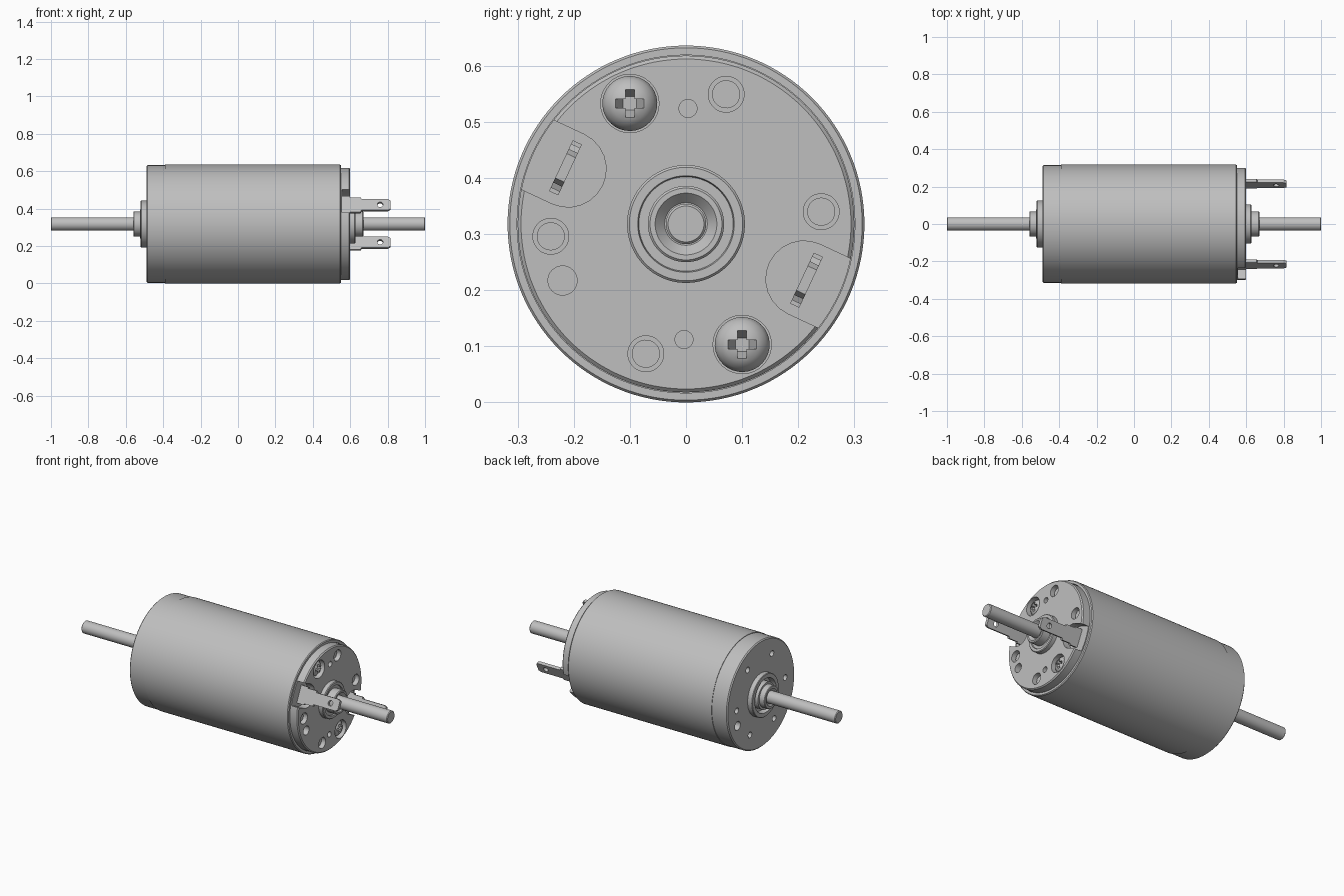
import bpy, bmesh
from math import radians
from mathutils import Matrix

cube = bpy.data.objects.get("Cube")
if cube:
    bpy.data.objects.remove(cube, do_unlink=True)

AXIS_Z = 0.318          # height of the shaft line

steel = bpy.data.materials.new("satin_grey_metal")
steel.use_nodes = True
GREY = (0.52, 0.52, 0.52, 1)
steel.diffuse_color = GREY
steel.node_tree.nodes["Principled BSDF"].inputs["Base Color"].default_value = GREY


def place(radius, angle):
    """Move from the shaft line outwards, at an angle measured from +y."""
    return Matrix.Rotation(radians(angle), 4, 'X') @ Matrix.Translation((0, radius, 0))


def finish(name, bm, matrix=Matrix()):
    bmesh.ops.recalc_face_normals(bm, faces=bm.faces)
    bm.transform(Matrix.Translation((0, 0, AXIS_Z)) @ matrix)
    mesh = bpy.data.meshes.new(name)
    bm.to_mesh(mesh)
    bm.free()
    mesh.materials.append(steel)
    mesh.shade_smooth()
    mesh.set_sharp_from_angle(angle=radians(30))
    obj = bpy.data.objects.new(name, mesh)
    bpy.context.collection.objects.link(obj)
    return obj


def lathe(name, profile, matrix=Matrix(), steps=32):
    """Spin a list of (x, radius) points around the x axis."""
    bm = bmesh.new()
    verts = [bm.verts.new((x, r, 0)) for x, r in profile]
    edges = [bm.edges.new(pair) for pair in zip(verts, verts[1:])]
    bmesh.ops.spin(bm, geom=verts + edges, axis=(1, 0, 0), cent=(0, 0, 0),
                   angle=radians(360), steps=steps, use_merge=True)
    bmesh.ops.remove_doubles(bm, verts=bm.verts, dist=1e-5)
    return finish(name, bm, matrix)


def rod(name, x0, x1, r, matrix=Matrix(), steps=32):
    return lathe(name, [(x0, 0), (x0, r), (x1, r), (x1, 0)], matrix, steps)


def prism(name, outline, axis, low, high, matrix=Matrix()):
    """Extrude a 2D outline along one axis (0 = x, 1 = y)."""
    bm = bmesh.new()
    point = (lambda a, b: (low, a, b)) if axis == 0 else (lambda a, b: (a, low, b))
    face = bm.faces.new([bm.verts.new(point(a, b)) for a, b in outline])
    new = bmesh.ops.extrude_face_region(bm, geom=[face])["geom"]
    shift = [0, 0, 0]
    shift[axis] = high - low
    bmesh.ops.translate(bm, vec=shift, verts=[g for g in new if isinstance(g, bmesh.types.BMVert)])
    return finish(name, bm, matrix)


def cut(obj, cutters):
    """Subtract the cutters, bake the result and drop the cutters."""
    for cutter in cutters:
        cutter.hide_render = True
        mod = obj.modifiers.new("cut", 'BOOLEAN')
        mod.operation, mod.object, mod.solver = 'DIFFERENCE', cutter, 'EXACT'
    bpy.context.view_layer.update()
    graph = bpy.context.evaluated_depsgraph_get()
    mesh = bpy.data.meshes.new_from_object(obj.evaluated_get(graph))
    obj.modifiers.clear()
    obj.data = mesh
    mesh.shade_smooth()
    mesh.set_sharp_from_angle(angle=radians(30))
    for cutter in cutters:
        bpy.data.objects.remove(cutter, do_unlink=True)


# Outer can: closed on the right-hand end, open cup for the end cap
can = lathe("motor_can", [
    (-0.49, 0), (-0.49, 0.309), (-0.484, 0.315), (-0.39, 0.315), (-0.39, 0.318),
    (0.545, 0.318), (0.55, 0.314), (0.55, 0.301), (0.44, 0.301), (0.44, 0)], steps=128)
mount_holes = [rod("mount_hole_cutter", -0.6, -0.45, 0.017, place(0.226, a + 57))
               for a in range(0, 360, 60)]
mount_holes.append(rod("locating_hole_cutter", -0.6, -0.45, 0.026, place(0.242, 204.6 + 130)))
cut(can, mount_holes)

# Pilot ring and bearing on the closed end
lathe("pilot_ring", [(-0.48, 0.125), (-0.517, 0.125), (-0.52, 0.122), (-0.52, 0.1),
                     (-0.493, 0.095), (-0.48, 0.095), (-0.48, 0.125)], steps=64)
lathe("rear_bearing", [(-0.48, 0), (-0.48, 0.078), (-0.525, 0.078), (-0.525, 0.066),
                       (-0.557, 0.066), (-0.56, 0.063), (-0.56, 0.05),
                       (-0.55, 0.036), (-0.55, 0)], steps=64)

# Shaft through the whole motor
lathe("shaft", [(-1, 0), (-1, 0.032), (-0.996, 0.036), (0.996, 0.036),
                (1, 0.032), (1, 0)], steps=48)

# End cap with raised bearing collar
cap = lathe("end_cap", [
    (0.44, 0), (0.44, 0.3), (0.594, 0.3), (0.6, 0.294), (0.6, 0.105), (0.624, 0.105),
    (0.628, 0.101), (0.628, 0.086), (0.62, 0.084), (0.62, 0)], steps=128)

SCREWS = [(0.237, 115), (0.237, 295)]
PINS = [(0.242, a) for a in (5.2, 72.8, 185.2, 252.8)]
TERMINALS = [155, 335]
cutters = [rod("screw_recess_cutter", 0.535, 0.7, 0.052, place(*s)) for s in SCREWS]
cutters += [rod("pin_hole_cutter", 0.5, 0.7, 0.032, place(*p)) for p in PINS]
cutters += [rod("small_hole_cutter", 0.57, 0.7, 0.016, place(0.206, a)) for a in (89, 269)]
cutters.append(rod("locating_hole_cutter", 0.52, 0.7, 0.026, place(0.242, 204.6)))

# D-shaped terminal pockets, open at the rim
arc = [Matrix.Rotation(radians(a), 2) for a in range(90, 271, 15)]
pocket = [(0.232 + m[0][0] * 0.068, m[1][0] * 0.068) for m in arc]
pocket += [(0.4, -0.068), (0.4, 0.068)]
cutters += [prism("pocket_cutter", pocket, 0, 0.555, 0.7, place(0, a)) for a in TERMINALS]
cut(cap, cutters)

lathe("front_bearing", [(0.6, 0), (0.6, 0.068), (0.666, 0.068), (0.67, 0.064),
                        (0.67, 0.055), (0.652, 0.038), (0.652, 0)], steps=64)

# Recessed locating pins
for p in PINS:
    rod("locating_pin", 0.49, 0.578, 0.025, place(*p))

# Domed screws with cross slots
for radius, angle in SCREWS:
    spot = place(radius, angle)
    screw = lathe("cap_screw", [(0.53, 0), (0.53, 0.049), (0.565, 0.049), (0.58, 0.043),
                                (0.591, 0.031), (0.597, 0.016), (0.599, 0)], spot)
    slots = []
    for turn in (0, 90):
        upright = spot @ Matrix.Rotation(radians(turn - angle), 4, 'X')
        slots.append(prism("slot_cutter", [(0.56, -0.012), (0.62, -0.036),
                                           (0.62, 0.036), (0.56, 0.012)],
                           1, -0.008, 0.008, upright))
    cut(screw, slots)

# Blade terminals with an eyelet
half = [(0.53, 0.05), (0.6, 0.05), (0.6, 0.043), (0.655, 0.043), (0.66, 0.033),
        (0.8, 0.033), (0.815, 0.024)]
blade = half + [(x, -w) for x, w in reversed(half)]
for angle in TERMINALS:
    spot = place(0.237, angle)
    tab = prism("blade_terminal", blade, 1, -0.009, 0.009, spot)
    eyelet = rod("eyelet_cutter", -0.1, 0.1, 0.015, spot @ Matrix.Translation((0.76, 0, 0))
                 @ Matrix.Rotation(radians(90), 4, 'Z'), 24)
    cut(tab, [eyelet])
